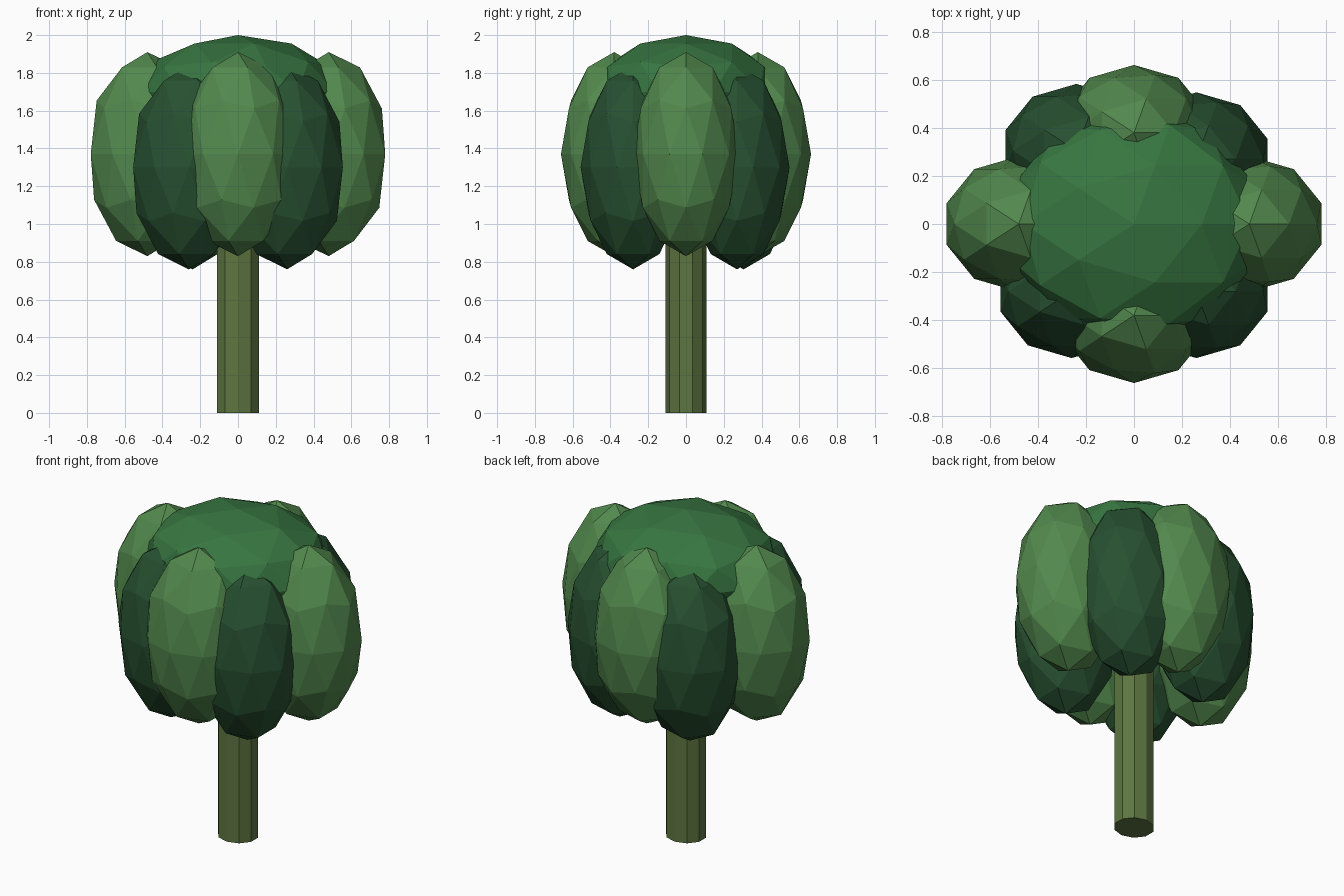
import bpy

if "Cube" in bpy.data.objects:
    bpy.data.objects.remove(bpy.data.objects["Cube"])


def material(name, rgb):
    m = bpy.data.materials.new(name)
    m.diffuse_color = (*rgb, 1)
    m.use_nodes = True
    m.node_tree.nodes["Principled BSDF"].inputs["Base Color"].default_value = m.diffuse_color
    return m


LIGHT = material("light_leaf", (0.085, 0.25, 0.075))
DARK = material("dark_leaf", (0.02, 0.08, 0.03))
CROWN = material("crown_leaf", (0.038, 0.18, 0.052))
BARK = material("bark", (0.11, 0.18, 0.052))


def clump(name, centre, radii, mat):
    """Low-poly ellipsoid of foliage."""
    bpy.ops.mesh.primitive_ico_sphere_add(subdivisions=2, radius=1, location=centre)
    ob = bpy.context.object
    ob.name = name
    ob.scale = radii
    bpy.ops.object.transform_apply(location=False, rotation=False, scale=True)
    ob.data.materials.append(mat)
    return ob


# Trunk, its top hidden inside the foliage
bpy.ops.mesh.primitive_cylinder_add(vertices=10, radius=1, depth=1.2, location=(0, 0, 0.6))
trunk = bpy.context.object
trunk.name = "trunk"
trunk.scale = (0.118, 0.109, 1)
bpy.ops.object.transform_apply(location=False, rotation=False, scale=True)
trunk.data.materials.append(BARK)

# Broad crown on top
clump("crown", (0, 0, 1.70), (0.54, 0.485, 0.30), CROWN)

# Light clumps on the four sides
for side, x, y in (("right", 0.48, 0), ("left", -0.48, 0),
                   ("front", 0, -0.38), ("back", 0, 0.38)):
    clump("light_foliage_" + side, (x, y, 1.37), (0.315, 0.282, 0.54), LIGHT)

# Dark, slightly lower clumps on the diagonals
for side, x, y in (("front_right", 0.26, -0.28), ("front_left", -0.26, -0.28),
                   ("back_right", 0.26, 0.27), ("back_left", -0.24, 0.305)):
    clump("dark_foliage_" + side, (x, y, 1.30), (0.31, 0.278, 0.54), DARK)
